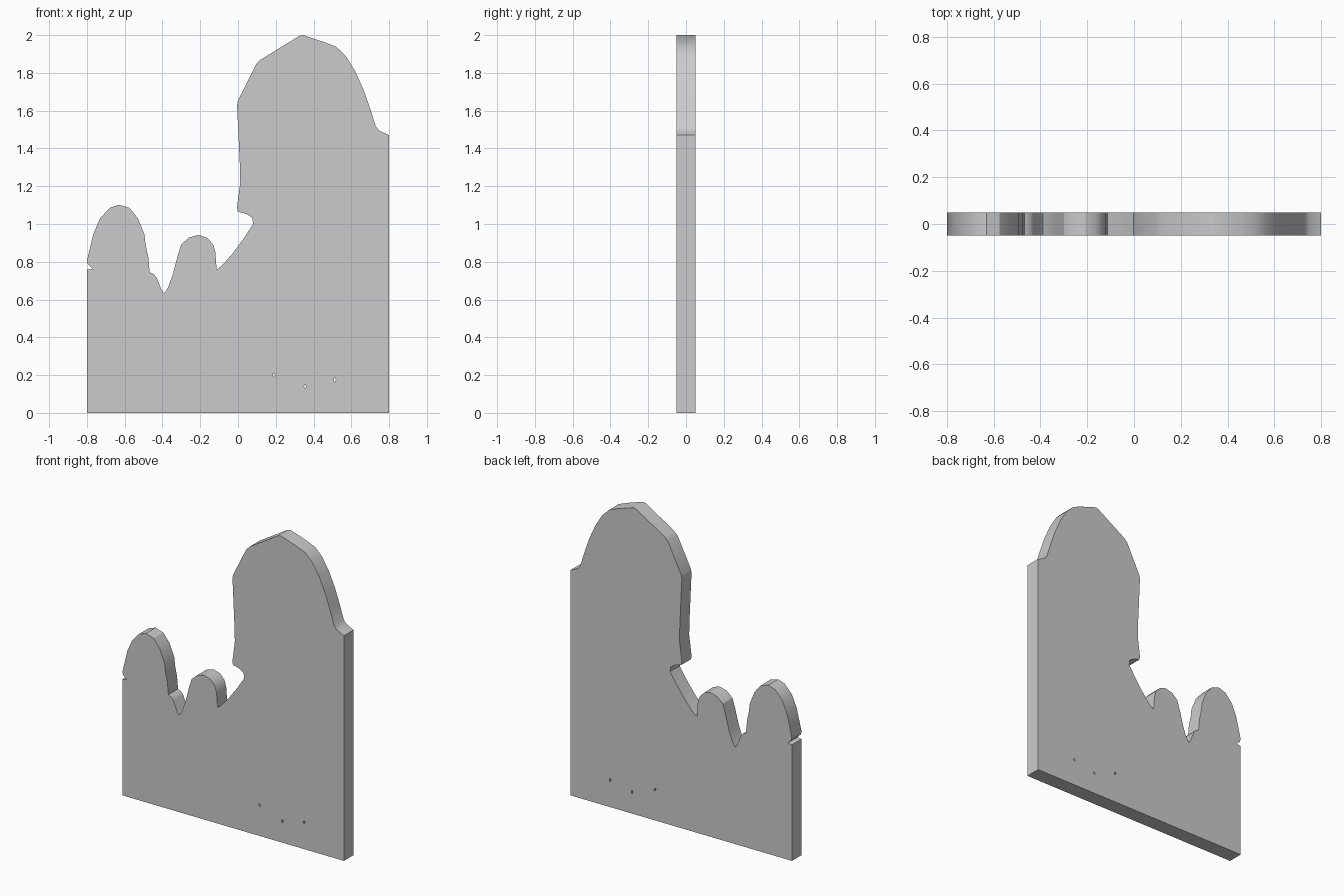
import bpy, bmesh, math
from mathutils import Matrix

if "Cube" in bpy.data.objects:
    bpy.data.objects.remove(bpy.data.objects["Cube"])

# Silhouette sections, counter-clockwise as (x, z)
base = [(-0.8, 0), (0.8, 0), (0.8, 1.47)]
tall_tower = [(0.75, 1.493), (0.73, 1.515), (0.70, 1.61), (0.665, 1.71), (0.62, 1.81),
              (0.57, 1.89), (0.52, 1.938), (0.46, 1.962), (0.345, 2.0), (0.325, 1.996),
              (0.12, 1.87), (0.095, 1.845), (0.0, 1.655), (-0.005, 1.63), (0.01, 1.31),
              (0.012, 1.22), (-0.005, 1.09), (-0.002, 1.066), (0.045, 1.053),
              (0.075, 1.033), (0.08, 1.0), (0.03, 0.923), (-0.03, 0.843), (-0.08, 0.785)]
small_hump = [(-0.113, 0.758), (-0.12, 0.85), (-0.132, 0.893), (-0.165, 0.928),
              (-0.21, 0.942), (-0.26, 0.928), (-0.30, 0.893), (-0.32, 0.83),
              (-0.343, 0.74), (-0.368, 0.668), (-0.39, 0.633)]
left_hump = [(-0.405, 0.652), (-0.43, 0.715), (-0.445, 0.735), (-0.468, 0.745),
             (-0.475, 0.825), (-0.49, 0.895), (-0.495, 0.945), (-0.53, 1.03),
             (-0.575, 1.085), (-0.63, 1.102), (-0.68, 1.085), (-0.73, 1.03),
             (-0.765, 0.95), (-0.80, 0.805), (-0.795, 0.787), (-0.77, 0.762), (-0.80, 0.758)]


def slit(x, z, tilt):
    """Small pinhole outline, six sided."""
    pts = []
    for i in range(6):
        a = math.tau * i / 6
        u, v = 0.005 * math.cos(a), 0.012 * math.sin(a)
        pts.append((x + u * math.cos(tilt) - v * math.sin(tilt),
                    z + u * math.sin(tilt) + v * math.cos(tilt)))
    return pts


# Filled, extruded outline with the three pinholes
curve = bpy.data.curves.new("panel_outline", 'CURVE')
curve.dimensions = '2D'
curve.fill_mode = 'BOTH'
curve.extrude = 0.05
loops = [base + tall_tower + small_hump + left_hump,
         slit(0.19, 0.20, 0.6), slit(0.355, 0.14, 0), slit(0.513, 0.175, 0)]
for loop in loops:
    spline = curve.splines.new('POLY')
    spline.points.add(len(loop) - 1)
    for p, (x, z) in zip(spline.points, loop):
        p.co = (x, z, 0, 1)
    spline.use_cyclic_u = True
panel = bpy.data.objects.new("silhouette_panel", curve)
bpy.context.collection.objects.link(panel)
bpy.context.view_layer.objects.active = panel
panel.select_set(True)
bpy.ops.object.convert(target='MESH')
panel = bpy.context.object

# Stand upright and weld caps to the walls
panel.data.transform(Matrix.Rotation(math.pi / 2, 4, 'X'))
bm = bmesh.new()
bm.from_mesh(panel.data)
bmesh.ops.remove_doubles(bm, verts=bm.verts, dist=0.0001)
bmesh.ops.recalc_face_normals(bm, faces=bm.faces)
bm.to_mesh(panel.data)
bm.free()
bpy.ops.object.shade_smooth_by_angle(angle=math.radians(30))
